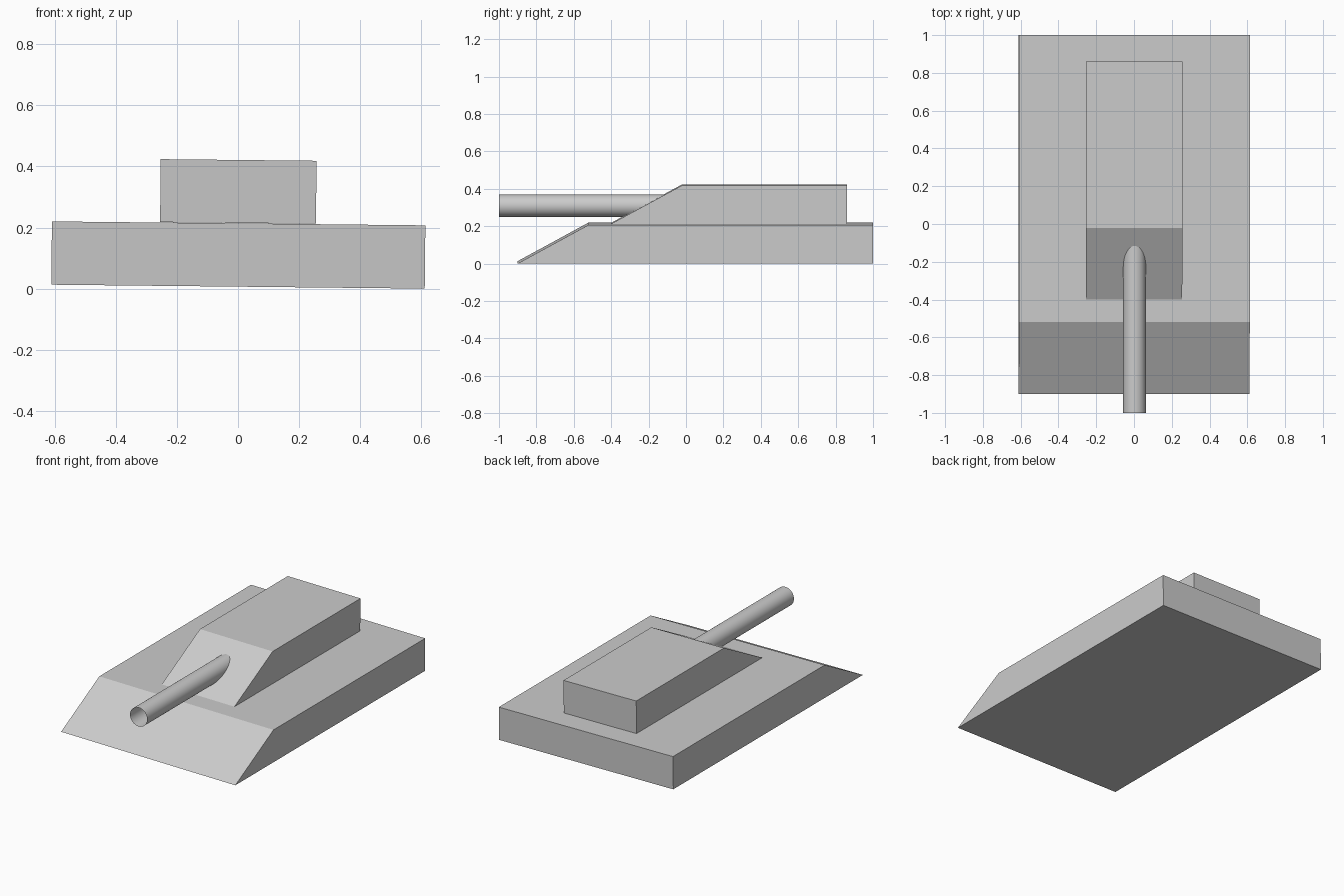
import bpy, bmesh, math
from mathutils import Matrix

if "Cube" in bpy.data.objects:
    bpy.data.objects.remove(bpy.data.objects["Cube"])

TILT = 0.0105  # the whole model leans very slightly to the right


def link(bm, name, z):
    bmesh.ops.recalc_face_normals(bm, faces=bm.faces)
    mesh = bpy.data.meshes.new(name)
    bm.to_mesh(mesh)
    bm.free()
    ob = bpy.data.objects.new(name, mesh)
    bpy.context.collection.objects.link(ob)
    ob.location.z = z
    ob.rotation_euler.y = TILT
    return ob


def wedge_block(name, half_width, profile, z):
    """Extrude a closed side profile (y, z) across x."""
    bm = bmesh.new()
    face = bm.faces.new([bm.verts.new((-half_width, y, h)) for y, h in profile])
    ext = bmesh.ops.extrude_face_region(bm, geom=[face], use_keep_orig=True)
    moved = [g for g in ext["geom"] if isinstance(g, bmesh.types.BMVert)]
    bmesh.ops.translate(bm, verts=moved, vec=(2 * half_width, 0, 0))
    return link(bm, name, z)


# Hull with sloped front
wedge_block("hull", 0.611,
            [(-0.9, 0), (-0.52, 0.207), (1.0, 0.207), (1.0, 0)], 0.0065)

# Turret with the same slope, resting on the hull
wedge_block("turret", 0.255,
            [(-0.4, 0), (-0.02, 0.206), (0.86, 0.206), (0.86, 0)], 0.215)

# Open-ended gun barrel, running into the turret front
bm = bmesh.new()
y0, y1 = -1.0, -0.1
bmesh.ops.create_cone(bm, cap_ends=False, segments=32, radius1=0.06, radius2=0.06,
                      depth=y1 - y0,
                      matrix=Matrix.Translation((0.003, (y0 + y1) / 2, 0))
                      @ Matrix.Rotation(math.pi / 2, 4, 'X'))
for f in bm.faces:
    f.smooth = True
link(bm, "barrel", 0.309)
